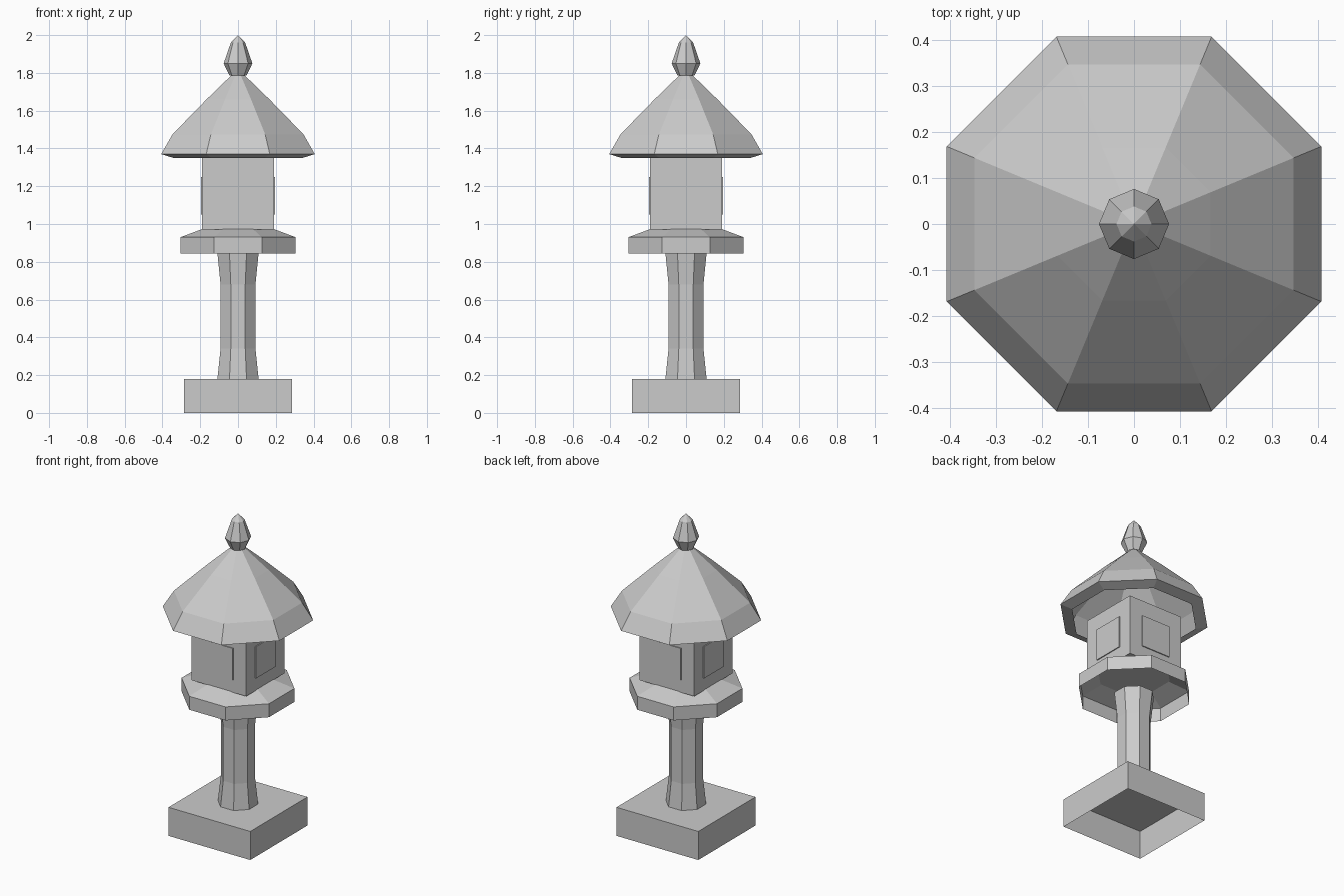
import bpy, bmesh
from math import pi, cos, sin

if "Cube" in bpy.data.objects:
    bpy.data.objects.remove(bpy.data.objects["Cube"])


def finish(name, bm):
    bmesh.ops.recalc_face_normals(bm, faces=bm.faces)
    mesh = bpy.data.meshes.new(name)
    bm.to_mesh(mesh)
    bm.free()
    obj = bpy.data.objects.new(name, mesh)
    bpy.context.collection.objects.link(obj)
    return obj


def lathe(name, profile, turn=pi / 8, sides=8, cap_top=False):
    """Low-poly turned shell; profile holds (corner radius, height) pairs."""
    bm = bmesh.new()
    rings = [[bm.verts.new((r * cos(turn + 2 * pi * i / sides),
                            r * sin(turn + 2 * pi * i / sides), z))
              for i in range(sides)] for r, z in profile]
    for low, high in zip(rings, rings[1:]):
        for i in range(sides):
            j = (i + 1) % sides
            bm.faces.new((low[i], low[j], high[j], high[i]))
    if cap_top:
        bm.faces.new(rings[-1])
    bmesh.ops.remove_doubles(bm, verts=bm.verts, dist=1e-5)
    return finish(name, bm)


def box(name, centre, size):
    bm = bmesh.new()
    bmesh.ops.create_cube(bm, size=1)
    bmesh.ops.scale(bm, vec=size, verts=bm.verts)
    bmesh.ops.translate(bm, vec=centre, verts=bm.verts)
    return finish(name, bm)


# Square plinth, open underneath
half_diagonal = 0.285 * 2 ** 0.5
lathe("plinth", [(half_diagonal, 0), (half_diagonal, 0.18)],
      turn=pi / 4, sides=4, cap_top=True)

# Octagonal post, flared at both ends
lathe("post", [(0.118, 0.18), (0.1, 0.34), (0.1, 0.68), (0.118, 0.845)])

# Platform carrying the light chamber, open underneath
lathe("platform", [(0.33, 0.845), (0.33, 0.93), (0.2, 0.975)], cap_top=True)

# Light chamber with a thin raised window on each side
box("light_chamber", (0, 0, 1.16), (0.38, 0.38, 0.38))
for side, (dx, dy) in {"front": (0, -1), "right": (1, 0),
                       "back": (0, 1), "left": (-1, 0)}.items():
    box(f"window_{side}", (dx * 0.19, dy * 0.19, 1.15),
        (0.012 if dx else 0.2, 0.012 if dy else 0.2, 0.2))

# Hollow roof shell with a turned-in eave
lathe("roof", [(0.37, 1.35), (0.44, 1.37), (0.375, 1.475),
               (0.18, 1.66), (0.035, 1.79)], cap_top=True)

# Bud-shaped finial
lathe("finial", [(0.045, 1.785), (0.076, 1.85), (0.038, 1.96), (0, 2.0)],
      turn=0)
